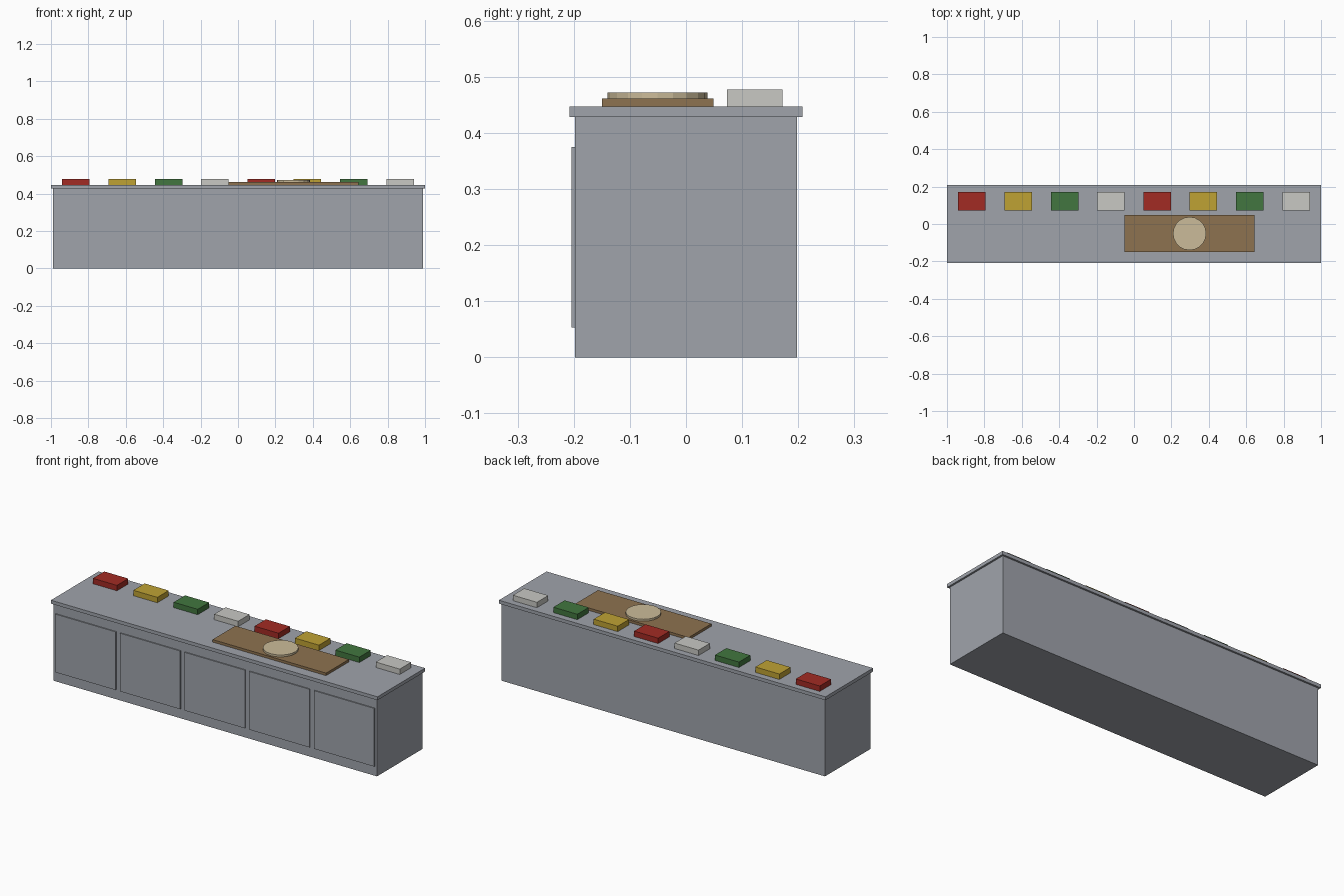
import bpy

cube = bpy.data.objects.get("Cube")
if cube:
    bpy.data.objects.remove(cube, do_unlink=True)


def material(name, rgb):
    mat = bpy.data.materials.new(name)
    mat.use_nodes = True
    mat.diffuse_color = (*rgb, 1)
    mat.node_tree.nodes["Principled BSDF"].inputs["Base Color"].default_value = (*rgb, 1)
    return mat


steel = material("steel grey", (0.35, 0.37, 0.41))
wood = material("board brown", (0.27, 0.17, 0.08))
dough_mat = material("dough cream", (0.60, 0.50, 0.32))
tray_mats = [
    material("tomato red", (0.36, 0.024, 0.017)),
    material("mustard yellow", (0.52, 0.36, 0.034)),
    material("herb green", (0.054, 0.18, 0.05)),
    material("off white", (0.58, 0.58, 0.55)),
]


def finish(name, mat):
    obj = bpy.context.object
    obj.name = name
    obj.data.materials.append(mat)
    return obj


def box(name, mat, x, y, z, width):
    """Box centred on x; y and z are (low, high) ranges."""
    bpy.ops.mesh.primitive_cube_add(size=1, location=(x, sum(y) / 2, sum(z) / 2))
    obj = finish(name, mat)
    obj.scale = (width, y[1] - y[0], z[1] - z[0])
    bpy.ops.object.transform_apply(location=False, rotation=False, scale=True)
    return obj


LENGTH = 1.98
BASE_TOP, TOP, BOARD_TOP = 0.428, 0.447, 0.461

# Cabinet and worktop
box("cabinet", steel, 0, (-0.198, 0.198), (0, BASE_TOP), LENGTH)
box("worktop", steel, 0, (-0.208, 0.208), (BASE_TOP, TOP), 2)

# Row of raised doors along the front
for i in range(5):
    x = (i - 2) * LENGTH / 5
    box(f"door_{i + 1}", steel, x, (-0.204, -0.198), (0.053, 0.375), 0.37)

# Ingredient trays along the back, colours repeating
for i in range(8):
    x = (i - 3.5) * LENGTH / 8
    box(f"tray_{i + 1}", tray_mats[i % 4], x, (0.073, 0.172), (TOP, 0.477), 0.147)

# Cutting board with a round of dough
box("cutting_board", wood, 0.297, (-0.15, 0.049), (TOP, BOARD_TOP), 0.695)
bpy.ops.mesh.primitive_cylinder_add(
    vertices=20, radius=0.089, depth=0.011,
    location=(0.297, -0.051, BOARD_TOP + 0.0055))
finish("dough_round", dough_mat)
